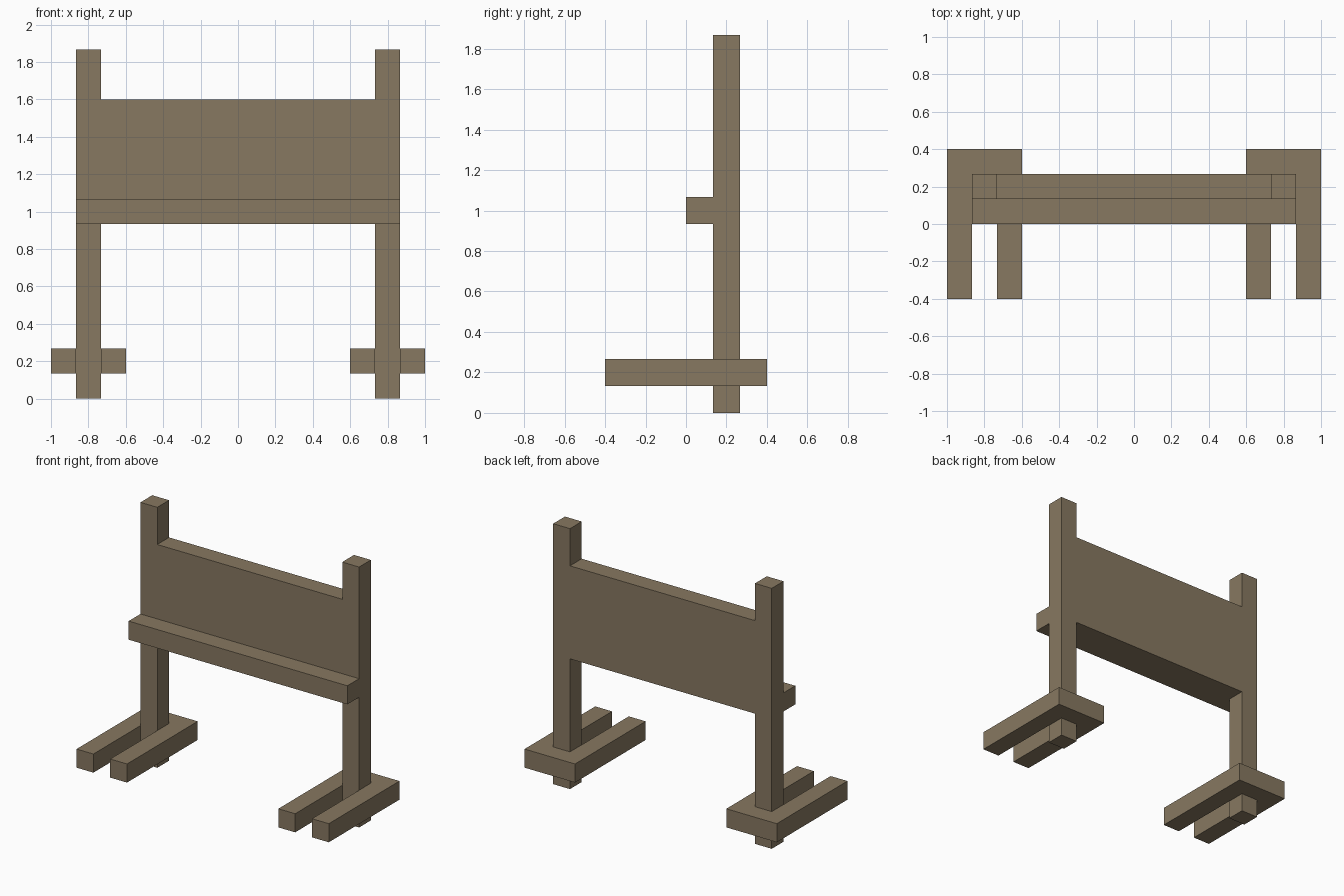
import bpy
import bmesh

cube = bpy.data.objects.get("Cube")
if cube:
    bpy.data.objects.remove(cube, do_unlink=True)

U = 2 / 15  # timber thickness; all sizes are multiples of it

wood = bpy.data.materials.new("weathered wood")
wood.use_nodes = True
colour = (0.242, 0.188, 0.119, 1)
wood.diffuse_color = colour
wood.node_tree.nodes["Principled BSDF"].inputs["Base Color"].default_value = colour


def prism(name, outline, z0, z1):
    """Extrude an (x, y) outline from z0 to z1, all in timber units."""
    bm = bmesh.new()
    base = bm.faces.new([bm.verts.new((x * U, y * U, z0 * U)) for x, y in outline])
    top = bmesh.ops.extrude_face_region(bm, geom=[base])["geom"]
    verts = [v for v in top if isinstance(v, bmesh.types.BMVert)]
    bmesh.ops.translate(bm, verts=verts, vec=(0, 0, (z1 - z0) * U))
    bmesh.ops.recalc_face_normals(bm, faces=bm.faces)
    mesh = bpy.data.meshes.new(name)
    bm.to_mesh(mesh)
    bm.free()
    mesh.materials.append(wood)
    obj = bpy.data.objects.new(name, mesh)
    bpy.context.collection.objects.link(obj)
    return obj


def box(name, x0, x1, y0, y1, z0, z1):
    return prism(name, [(x0, y0), (x1, y0), (x1, y1), (x0, y1)], z0, z1)


# Upright posts and the forked feet that wrap around them
for side, s in (("left", 1), ("right", -1)):
    box(side + "_post", s * 5.5, s * 6.5, 1, 2, 0, 14)
    fork = [(4.5, -3), (5.5, -3), (5.5, 2), (6.5, 2),
            (6.5, -3), (7.5, -3), (7.5, 3), (4.5, 3)]
    prism(side + "_foot", [(s * x, y) for x, y in fork], 1, 2)

# Board between the posts, and the ledge along its lower front edge
box("board", -5.5, 5.5, 1, 2, 7, 12)
box("front_ledge", -6.5, 6.5, 0, 1, 7, 8)
